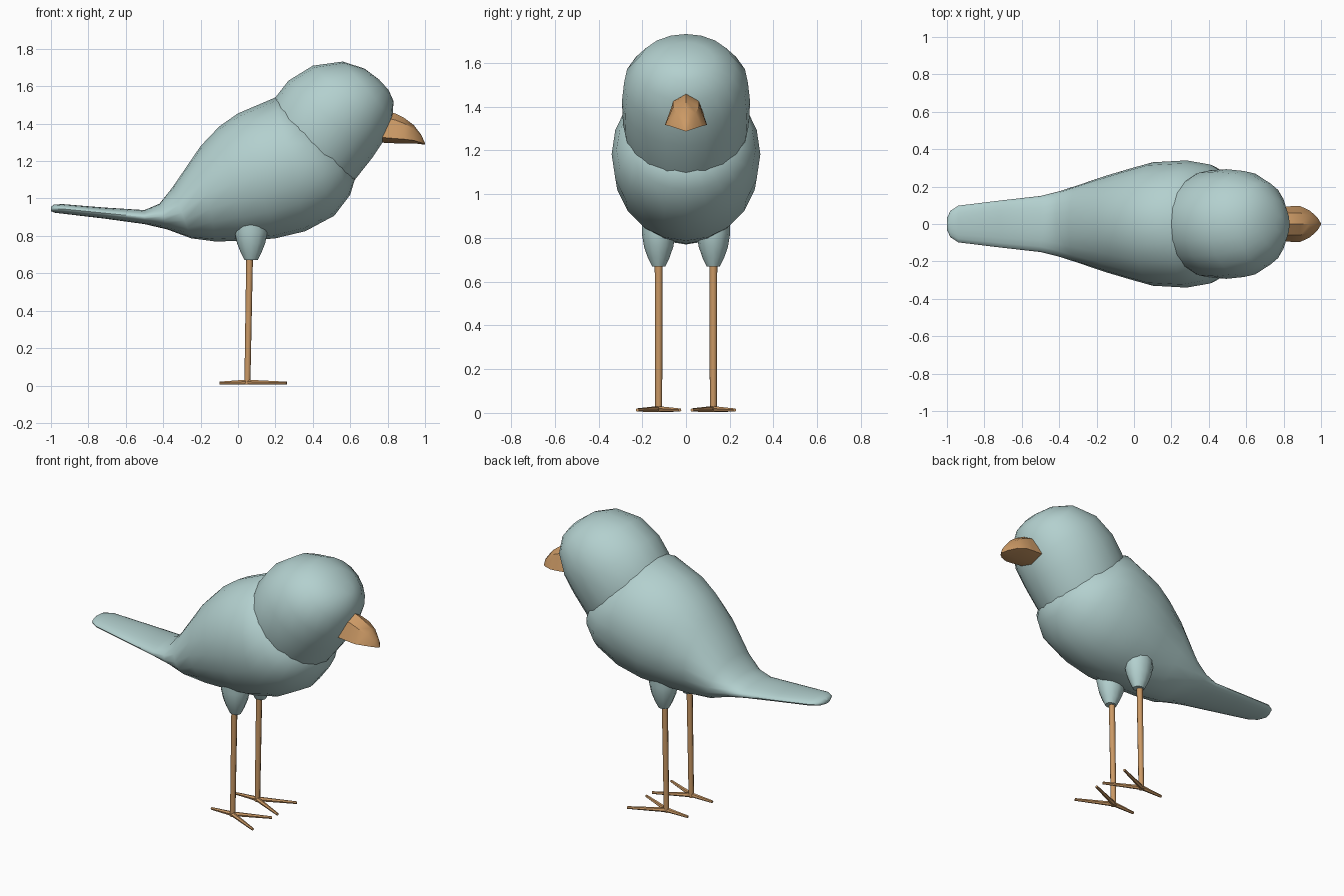
import bpy, bmesh, math
from mathutils import Vector

if "Cube" in bpy.data.objects:
    bpy.data.objects.remove(bpy.data.objects["Cube"])


def material(name, rgb):
    m = bpy.data.materials.new(name)
    m.diffuse_color = (*rgb, 1)
    m.use_nodes = True
    m.node_tree.nodes["Principled BSDF"].inputs["Base Color"].default_value = m.diffuse_color
    return m


FEATHER = material("pale blue feathers", (0.45, 0.63, 0.62))
HORN = material("tan beak and legs", (0.60, 0.32, 0.13))


def loft(name, rings, mat, angle=50):
    """Skin a list of equal-length point rings and cap both ends."""
    bm = bmesh.new()
    vr = [[bm.verts.new(p) for p in r] for r in rings]
    n = len(vr[0])
    for a, b in zip(vr, vr[1:]):
        for i in range(n):
            j = (i + 1) % n
            bm.faces.new((a[i], a[j], b[j], b[i]))
    bm.faces.new(vr[0])
    bm.faces.new(vr[-1])
    bmesh.ops.recalc_face_normals(bm, faces=bm.faces)
    me = bpy.data.meshes.new(name)
    bm.to_mesh(me)
    bm.free()
    me.materials.append(mat)
    ob = bpy.data.objects.new(name, me)
    bpy.context.collection.objects.link(ob)
    bpy.ops.object.select_all(action='DESELECT')
    ob.select_set(True)
    bpy.context.view_layer.objects.active = ob
    bpy.ops.object.shade_smooth_by_angle(angle=math.radians(angle))
    return ob


def section(tx, tz, bx, bz, w, n=20):
    """Ellipse through a top and a bottom profile point, half width w."""
    t, b = Vector((tx, 0, tz)), Vector((bx, 0, bz))
    mid, half = (t + b) / 2, (t - b) / 2
    return [mid + half * math.cos(a) + Vector((0, w * math.sin(a), 0))
            for a in (2 * math.pi * i / n for i in range(n))]


def rod(name, p, q, r0, r1, n=8):
    """Tapered round bar from p to q."""
    p, q = Vector(p), Vector(q)
    d = (q - p).normalized()
    u = d.cross(Vector((0.01, 1, 0.3))).normalized()
    v = d.cross(u)
    ring = lambda c, r: [c + (u * math.cos(a) + v * math.sin(a)) * r
                         for a in (2 * math.pi * i / n for i in range(n))]
    return loft(name, [ring(p, r0), ring(q, r1)], HORN)


# Body and tail: top x, top z, bottom x, bottom z, half width
body = [(-1.0, .955, -1.0, .932, .03), (-.985, .967, -.98, .924, .07),
        (-.94, .970, -.94, .919, .098), (-.72, .952, -.72, .893, .125),
        (-.50, .938, -.50, .863, .15), (-.42, .972, -.38, .835, .175),
        (-.35, 1.06, -.25, .787, .207), (-.20, 1.28, -.12, .770, .255),
        (-.10, 1.385, .05, .774, .295), (0, 1.455, .20, .787, .33),
        (.20, 1.54, .36, .825, .34), (.30, 1.50, .515, .908, .318),
        (.42, 1.40, .60, 1.02, .25), (.50, 1.32, .63, 1.12, .15)]
loft("body_and_tail", [section(*s) for s in body], FEATHER)

# Head dome overlapping the body
head = [(.17, 1.49, .57, 1.05, .27), (.20, 1.54, .625, 1.10, .288),
        (.27, 1.63, .72, 1.22, .293), (.40, 1.71, .78, 1.31, .283),
        (.56, 1.732, .825, 1.425, .225), (.675, 1.695, .832, 1.52, .13),
        (.755, 1.635, .805, 1.58, .04)]
loft("head", [section(*s) for s in head], FEATHER)

# Hooked beak with a pentagonal section
beak = [(.74, 1.48, 1.30, .09), (.84, 1.455, 1.295, .095), (.89, 1.43, 1.295, .095),
        (.94, 1.392, 1.295, .072), (.98, 1.34, 1.29, .035), (1.0, 1.295, 1.287, .004)]
loft("beak", [[(x, 0, t), (x, w * .62, t - (t - b) * .22), (x, w, b + (t - b) * .16),
               (x, 0, b), (x, -w, b + (t - b) * .16), (x, -w * .62, t - (t - b) * .22)]
              for x, t, b, w in beak], HORN, 35)

# Thighs, legs and three-toed feet
for side, s in (("left", 1), ("right", -1)):
    y = s * .125
    thigh = [(.90, .075, .085), (.82, .077, .088), (.76, .067, .075),
             (.71, .050, .055), (.67, .030, .035)]
    loft(side + "_thigh", [[(.07 + rx * math.cos(a), y + ry * math.sin(a), z)
                            for a in (math.pi * i / 6 for i in range(12))]
                           for z, ry, rx in thigh], FEATHER)
    rod(side + "_leg", (.062, y, .69), (.05, y, .005), .018, .016)
    for toe, tx, ty in (("outer", .26, .097), ("inner", .26, -.097), ("back", -.10, 0)):
        rod(f"{side}_{toe}_toe", (.045, y, .018), (tx, y + s * ty, .013), .014, .008, 6)
